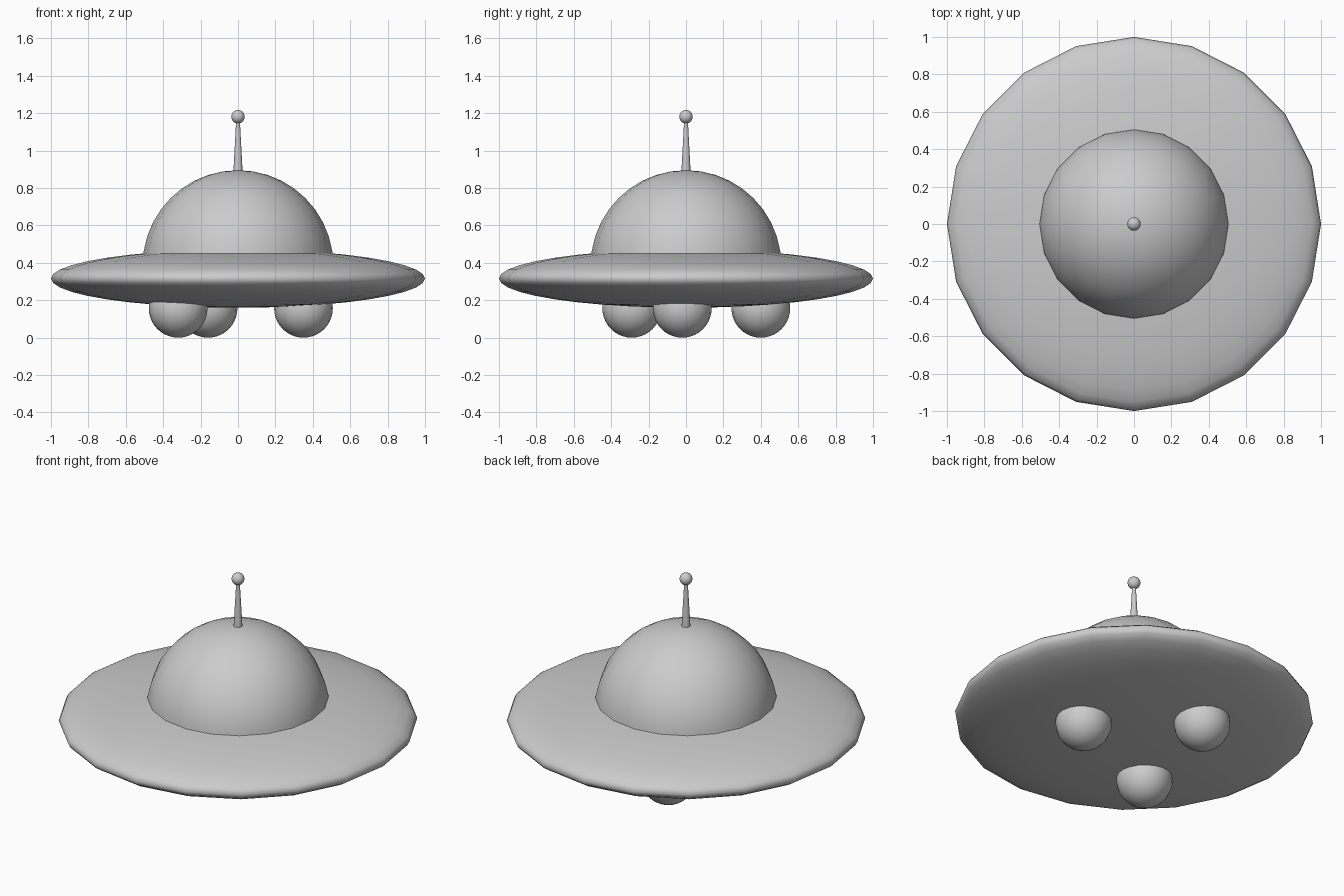
import bpy, bmesh

if "Cube" in bpy.data.objects:
    bpy.data.objects.remove(bpy.data.objects["Cube"])


def ball(name, loc, scale, segments=20, rings=20, cut_z=None):
    """Smooth ellipsoid; everything below local cut_z (unit sphere) is removed."""
    bm = bmesh.new()
    bmesh.ops.create_uvsphere(bm, u_segments=segments, v_segments=rings, radius=1)
    if cut_z is not None:
        bmesh.ops.bisect_plane(bm, geom=bm.verts[:] + bm.edges[:] + bm.faces[:], dist=1e-4,
                               plane_co=(0, 0, cut_z), plane_no=(0, 0, 1), clear_inner=True)
    bmesh.ops.scale(bm, vec=scale, verts=bm.verts)
    for f in bm.faces:
        f.smooth = True
    mesh = bpy.data.meshes.new(name)
    bm.to_mesh(mesh)
    bm.free()
    obj = bpy.data.objects.new(name, mesh)
    obj.location = loc
    bpy.context.collection.objects.link(obj)
    return obj


# Flattened disc hull
ball("saucer_hull", (0, 0, 0.316), (1, 1, 0.156))

# Hemispherical cabin, its rim hidden inside the hull
ball("dome", (0, 0, 0.385), (0.51, 0.51, 0.51), cut_z=0)

# Three landing balls under the hull
for i, (x, y) in enumerate([(0.35, -0.02), (-0.16, 0.40), (-0.32, -0.29)]):
    ball(f"landing_ball_{i + 1}", (x, y, 0.157), (0.157,) * 3)

# Tapered antenna with a ball tip
bpy.ops.mesh.primitive_cone_add(vertices=20, radius1=0.025, radius2=0.009,
                                depth=0.3, location=(0, 0, 1.03))
antenna = bpy.context.object
antenna.name = "antenna_rod"
bpy.ops.object.shade_smooth_by_angle()
ball("antenna_tip", (0, 0, 1.181), (0.036,) * 3)
